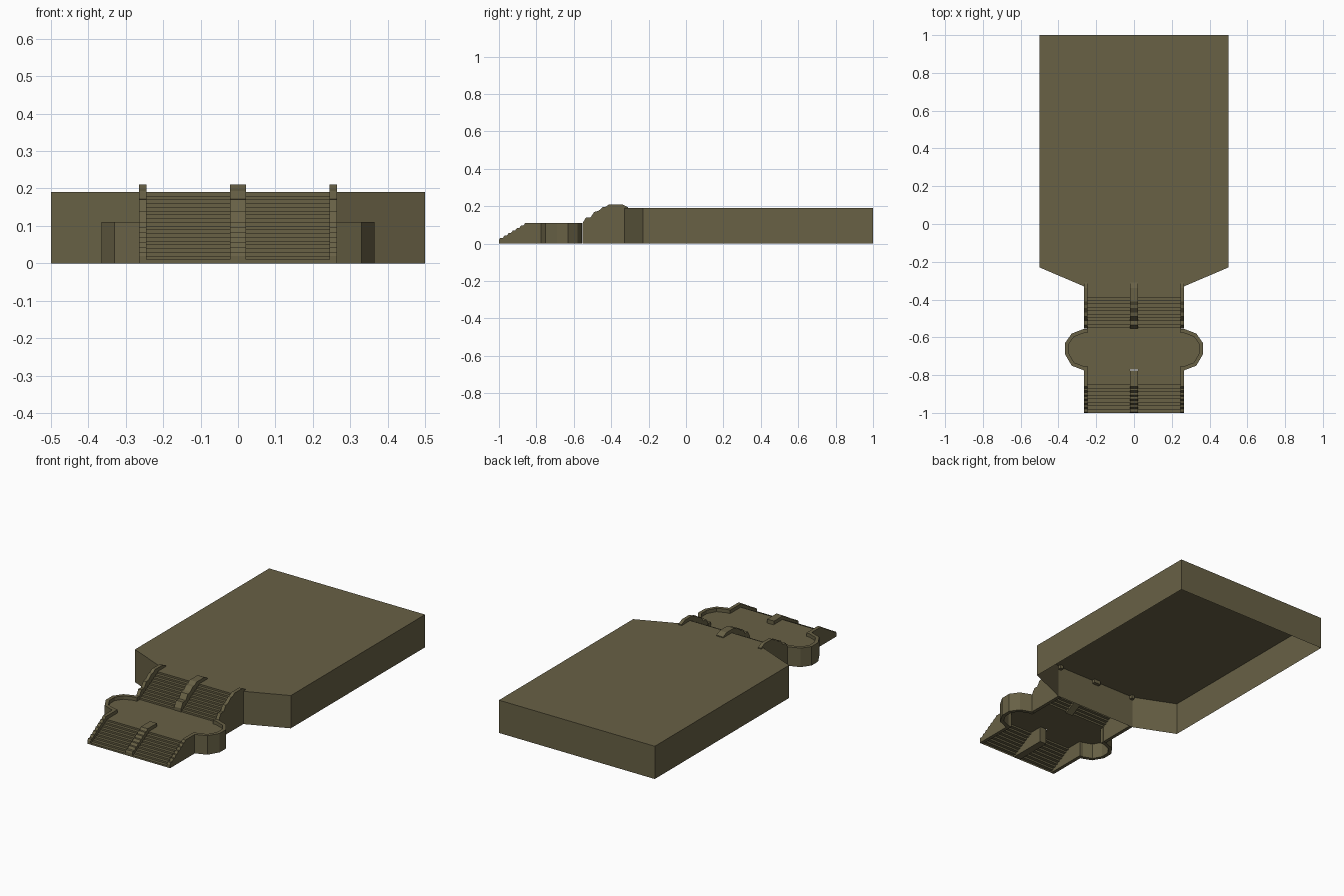
import bpy, bmesh

if "Cube" in bpy.data.objects:
    bpy.data.objects.remove(bpy.data.objects["Cube"])

stone = bpy.data.materials.new("olive_stone")
stone.diffuse_color = (0.138, 0.119, 0.060, 1)
stone.use_nodes = True
stone.node_tree.nodes["Principled BSDF"].inputs["Base Color"].default_value = stone.diffuse_color


def make(name, verts, faces, closed=False):
    me = bpy.data.meshes.new(name)
    me.from_pydata(verts, [], faces)
    if closed:
        bm = bmesh.new()
        bm.from_mesh(me)
        bmesh.ops.recalc_face_normals(bm, faces=bm.faces)
        bm.to_mesh(me)
        bm.free()
    me.materials.append(stone)
    ob = bpy.data.objects.new(name, me)
    bpy.context.collection.objects.link(ob)
    return ob


def prism_x(name, prof, x0, x1):
    """Closed solid: (y, z) profile extruded along x."""
    n = len(prof)
    v = [(x, y, z) for x in (x0, x1) for y, z in prof]
    f = [(i, (i + 1) % n, (i + 1) % n + n, i + n) for i in range(n)]
    return make(name, v, f + [tuple(range(n)), tuple(range(n, 2 * n))], True)


def sheet_x(name, prof, x0, x1):
    """Open strip: (y, z) polyline extruded along x."""
    v = [(x, y, z) for y, z in prof for x in (x0, x1)]
    f = [(2 * i, 2 * i + 1, 2 * i + 3, 2 * i + 2) for i in range(len(prof) - 1)]
    return make(name, v, f)


def stairs(y, z, count, tread, rise, y_end):
    pts = [(y, z)]
    for i in range(count):
        z += rise
        pts.append((y, z))
        y = y + tread if i < count - 1 else y_end
        pts.append((y, z))
    return pts


# Main platform: top and walls, open underneath
half = [(0.265, -0.33), (0.5, -0.23), (0.5, 1.0)]
outline = half + [(-x, y) for x, y in reversed(half)]
n = len(outline)
make("platform", [(x, y, z) for z in (0, 0.19) for x, y in outline],
     [(i, (i + 1) % n, (i + 1) % n + n, i + n) for i in range(n)]
     + [tuple(range(n, 2 * n))])

# Stair flights, left and right of the centre divider
lower = stairs(-1.0, 0.0, 9, 0.0185, 0.01, -0.77)
upper = stairs(-0.55, 0.09, 10, 0.018, 0.01, -0.33)
for side, x0, x1 in (("left", -0.245, -0.022), ("right", 0.022, 0.245)):
    sheet_x("lower_stairs_" + side, lower, x0, x1)
    sheet_x("upper_stairs_" + side, upper, x0, x1)

# Landing floor between the flights
end = [(0.265, -0.775), (0.33, -0.75), (0.365, -0.69),
       (0.365, -0.63), (0.33, -0.58), (0.265, -0.555)]
inner = [(0.265, -0.753), (0.318, -0.733), (0.345, -0.684),
         (0.345, -0.636), (0.318, -0.597), (0.265, -0.577)]
floor = [(0.245, -0.77)] + inner + [(0.245, -0.55)]
floor = floor + [(-x, y) for x, y in reversed(floor)]
make("landing_floor", [(x, y, 0.09) for x, y in floor], [tuple(range(len(floor)))])

# Curved landing parapets at both ends
end = [(0.245, -0.775)] + end + [(0.245, -0.555)]
inner = [(0.245, -0.753)] + inner + [(0.245, -0.577)]
for side, s in (("left", -1), ("right", 1)):
    m = len(end)
    v = [(s * x, y, z) for z in (0, 0.11) for ring in (end, inner) for x, y in ring]
    f = []
    for i in range(m - 1):
        a, b, c, d = i, i + m, i + 2 * m, i + 3 * m
        f += [(a, a + 1, c + 1, c), (b, b + 1, d + 1, d),
              (a, a + 1, b + 1, b), (c, c + 1, d + 1, d)]
    for i in (0, m - 1):
        f.append((i, i + m, i + 3 * m, i + 2 * m))
    make("parapet_" + side, v, f, True)

# Stepped balustrades
low_top = [(-1.0, 0.02), (-0.995, 0.03)]
y, z = -0.98, 0.03
for i in range(6):
    low_top += [(y, z), (y + 0.01, z + 0.08 / 6)]
    y, z = y + 0.022, z + 0.08 / 6
low_prof = [(-1.0, 0.0)] + low_top + [(-0.775, 0.11), (-0.775, 0.0)]
up_top = [(-0.553, 0.11), (-0.535, 0.14), (-0.51, 0.14), (-0.49, 0.17),
          (-0.468, 0.175), (-0.445, 0.195), (-0.43, 0.197), (-0.41, 0.21),
          (-0.34, 0.21), (-0.31, 0.195), (-0.31, 0.17)]
up_side = [(-0.553, 0.0)] + up_top + [(-0.33, 0.17), (-0.33, 0.0)]
up_mid = [(-0.553, 0.08)] + up_top + [(-0.39, 0.17)]
for side, x0, x1 in (("left", -0.265, -0.245), ("right", 0.245, 0.265),
                     ("centre", -0.022, 0.022)):
    prism_x("lower_balustrade_" + side, low_prof, x0, x1)
    prism_x("upper_balustrade_" + side,
            up_mid if side == "centre" else up_side, x0, x1)
